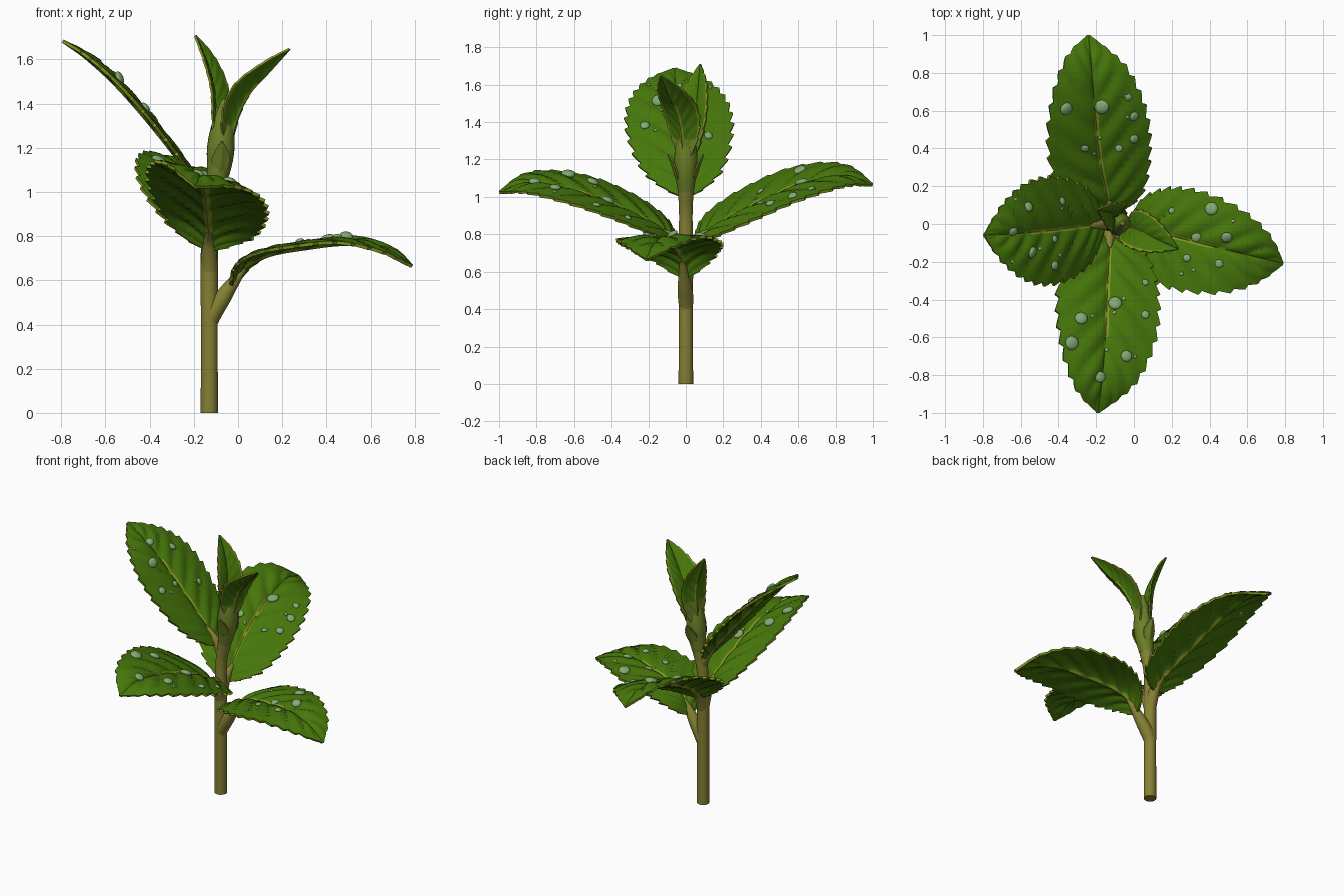
import bpy, bmesh, math, random
from mathutils import Vector
from mathutils.bvhtree import BVHTree

if "Cube" in bpy.data.objects:
    bpy.data.objects.remove(bpy.data.objects["Cube"])

random.seed(4)


def material(name, rgb):
    m = bpy.data.materials.new(name)
    m.diffuse_color = (*rgb, 1)
    m.use_nodes = True
    m.node_tree.nodes["Principled BSDF"].inputs["Base Color"].default_value = m.diffuse_color
    return m


LEAF = material("leaf green", (0.062, 0.185, 0.003))
EDGE = material("leaf edge and vein", (0.21, 0.3, 0.014))
STEM = material("stem olive", (0.235, 0.215, 0.034))
BUD = material("bud green", (0.15, 0.215, 0.02))
DEW = material("dew drop", (0.23, 0.4, 0.17))


def spline(pts, u):
    """Catmull-Rom point at u in 0..1 through the given points."""
    p = [Vector(q) for q in pts]
    p = [2 * p[0] - p[1]] + p + [2 * p[-1] - p[-2]]
    s = u * (len(pts) - 1)
    k = min(int(s), len(pts) - 2)
    t = s - k
    a, b, c, d = p[k:k + 4]
    return 0.5 * (2 * b + (c - a) * t + (2 * a - 5 * b + 4 * c - d) * t * t
                  + (3 * b - a - 3 * c + d) * t ** 3)


def finish(name, bm, mats, angle=40, thickness=0):
    me = bpy.data.meshes.new(name)
    bm.to_mesh(me)
    bm.free()
    ob = bpy.data.objects.new(name, me)
    bpy.context.collection.objects.link(ob)
    for m in mats:
        me.materials.append(m)
    bpy.ops.object.select_all(action='DESELECT')
    ob.select_set(True)
    bpy.context.view_layer.objects.active = ob
    if thickness:
        mod = ob.modifiers.new("thickness", 'SOLIDIFY')
        mod.thickness, mod.offset = thickness, -1
        mod.material_offset_rim = 1
        bpy.ops.object.modifier_apply(modifier=mod.name)
    bpy.ops.object.shade_smooth_by_angle(angle=math.radians(angle))
    return ob


def tube(name, pts, radii, mat, steps=28, sides=24):
    """Round tube with varying radius along a smooth path."""
    bm = bmesh.new()
    rings = []
    rad = [(r, 0, 0) for r in radii]
    for i in range(steps + 1):
        u = i / steps
        c, r = spline(pts, u), spline(rad, u).x
        t = (spline(pts, min(1, u + .01)) - spline(pts, max(0, u - .01))).normalized()
        ref = Vector((1, 0, 0)) if abs(t.x) < 0.8 else Vector((0, 1, 0))
        a = (ref - t * ref.dot(t)).normalized()
        b = t.cross(a)
        rings.append([bm.verts.new(c + r * (a * math.cos(w) + b * math.sin(w)))
                      for w in (2 * math.pi * k / sides for k in range(sides))])
    for r0, r1 in zip(rings, rings[1:]):
        for k in range(sides):
            n = (k + 1) % sides
            bm.faces.new((r0[k], r0[n], r1[n], r1[k]))
    bm.faces.new(rings[0][::-1])
    bm.faces.new(rings[-1])
    return finish(name, bm, [mat], 50)


def leaf(name, pts, side, half, fold, teeth=15, puff=0.024, thick=0.015, young=0, drops=()):
    """Toothed, quilted leaf blade around a midrib path; drops are (x, y, radius).
    young is the share of the length, from the base, that has the bud colour."""
    rows, cols = teeth * 6, 20
    side = Vector(side)
    bm = bmesh.new()
    grid = []
    for i in range(rows + 1):
        u = i / rows
        c = spline(pts, u)
        t = (spline(pts, min(1, u + .02)) - spline(pts, max(0, u - .02))).normalized()
        s = (side - t * side.dot(t)).normalized()
        n = t.cross(s)
        x = u ** 0.95
        w = half * max(0.02, math.sin(math.pi * min(1, x))) ** (0.72 if x < 0.5 else 0.85)
        saw = (i % 6) / 6 - 0.5                       # forward pointing teeth
        row = []
        for j in range(cols + 1):
            q = j / cols * 2 - 1
            v = math.copysign(abs(q) ** 1.4, q)
            d = w
            if abs(q) > 0.95:
                d += 0.1 * half * saw * min(1, 6 * u, 6 * (1 - u))
            a = abs(v)
            wave = abs(math.sin(math.pi * (u - 0.22 * a) * 8)) ** 0.6
            h = puff * wave * math.sin(math.pi * min(1, a ** 0.6)) * min(1, 4 * (1 - u), 5 * u)
            h += fold * a * w - 0.25 * fold * a * a * w
            row.append(bm.verts.new(c + s * v * d + n * h))
        grid.append(row)
    for i in range(rows):
        for j in range(cols):
            f = bm.faces.new((grid[i][j], grid[i + 1][j], grid[i + 1][j + 1], grid[i][j + 1]))
            if i < rows * young:
                f.material_index = 3                  # bud coloured base
            elif j in (cols // 2 - 1, cols // 2) and i < rows * 0.6:
                f.material_index = 1                  # pale midrib
            elif young and j in (0, cols - 1):
                f.material_index = 1                  # pale border
    bm.normal_update()
    tree = BVHTree.FromBMesh(bm)
    finish(name, bm, [LEAF, EDGE, EDGE, BUD, BUD], 45, thick)
    # dew drops resting on the blade
    if not drops:
        return
    db = bmesh.new()
    mid = spline(pts, 0.55)
    small = [(mid.x + random.uniform(-.2, .2), mid.y + random.uniform(-.2, .2), 0.01)
             for _ in range(5)]
    for x, y, r in list(drops) + small:
        hit, n, _, _ = tree.ray_cast(Vector((x, y, 3)), Vector((0, 0, -1)))
        if hit is None:
            continue
        rot = Vector((0, 0, 1)).rotation_difference(n).to_matrix()
        for vert in bmesh.ops.create_icosphere(db, subdivisions=3, radius=r)['verts']:
            vert.co.z *= 0.5
            vert.co = hit + rot @ vert.co + n * r * 0.12
    finish(name + "_dew", db, [DEW], 60)


# stem and leaf stalks
tube("stem", [(-.13, 0, 0), (-.13, 0, .35), (-.13, 0, .7), (-.125, 0, .9), (-.1, 0, 1.03), (-.085, 0, 1.12)],
     [.039, .038, .039, .036, .042, .05], STEM)
tube("right_stalk", [(-.135, 0, .36), (-.118, 0, .44), (-.07, -.005, .52), (-.015, -.012, .6), (.03, -.02, .655)],
     [.026, .04, .038, .026, .012], STEM, 18)
tube("left_stalk", [(-.12, 0, .92), (-.145, 0, .99), (-.19, -.005, 1.06), (-.24, -.01, 1.11)],
     [.03, .03, .022, .012], STEM, 14)
for label, sy in (("front", -1), ("back", 1)):
    tube(label + "_stalk", [(-.13, 0, .62), (-.13, sy * .02, .7), (-.13, sy * .06, .775), (-.13, sy * .13, .82)],
         [.034, .036, .03, .012], STEM, 14)

# four large leaves
leaf("right_leaf", [(-.035, -.005, .57), (.03, -.02, .665), (.14, -.05, .72), (.3, -.09, .75), (.5, -.14, .77),
                    (.67, -.18, .735), (.79, -.21, .67)],
     (.24, .97, .03), .27, 0.08,
     drops=[(.41, .08, .035), (.49, -.07, .03), (.33, -.07, .027), (.2, .07, .017), (.28, -.18, .02), (.45, -.21, .022)])
leaf("left_leaf", [(-.15, 0, 1.0), (-.25, -.01, 1.13), (-.4, -.03, 1.32), (-.55, -.045, 1.49), (-.68, -.055, 1.61), (-.79, -.06, 1.69)],
     (0, -1, 0), .285, 0.06,
     drops=[(-.54, -.15, .032), (-.56, .09, .026), (-.38, .12, .022), (-.42, -.22, .025), (-.64, -.04, .025), (-.42, -.08, .02)])
leaf("front_leaf", [(-.13, -.04, .74), (-.13, -.14, .83), (-.14, -.35, .94), (-.15, -.6, 1.03), (-.17, -.84, 1.07), (-.19, -1, 1.03)],
     (1, 0, -.33), .285, 0.1,
     drops=[(-.28, -.5, .034), (-.1, -.42, .036), (-.33, -.63, .037), (-.04, -.7, .03), (-.18, -.81, .03),
            (.06, -.48, .022), (.06, -.31, .018)])
leaf("back_leaf", [(-.13, .04, .74), (-.14, .14, .83), (-.18, .35, .95), (-.205, .6, 1.06), (-.225, .84, 1.11), (-.24, 1, 1.07)],
     (-1, 0, .36), .285, 0.1,
     drops=[(-.36, .61, .036), (-.17, .62, .038), (-.03, .67, .02), (0, .57, .026), (.0, .45, .024),
            (-.26, .4, .022), (-.08, .4, .02)])

# bud: swollen sheath, two scales and two young leaves
tube("bud", [(-.1, 0, 1.03), (-.085, 0, 1.12), (-.078, 0, 1.2), (-.07, 0, 1.3), (-.062, .005, 1.42)],
     [.043, .056, .062, .05, .012], BUD, 20)
for label, sy in (("front", -1), ("back", 1)):
    leaf(label + "_bud_scale", [(-.085, sy * .04, 1.08), (-.08, sy * .055, 1.12), (-.075, sy * .07, 1.17), (-.072, sy * .09, 1.23)],
         (sy * -1, 0, 0), .04, 0.5, teeth=3, puff=0, thick=0.008, young=1)
leaf("young_leaf_left", [(-.105, .02, 1.17), (-.105, .035, 1.32), (-.11, .05, 1.46), (-.145, .065, 1.59), (-.19, .075, 1.71)],
     (-.45, -.9, 0), .085, 0.55, teeth=9, puff=0.008, thick=0.01, young=0.35)
leaf("young_leaf_right", [(-.045, -.01, 1.17), (-.01, -.02, 1.33), (.05, -.045, 1.45), (.14, -.09, 1.55), (.23, -.13, 1.65)],
     (.45, .9, 0), .105, 0.55, teeth=9, puff=0.008, thick=0.01, young=0.2)
